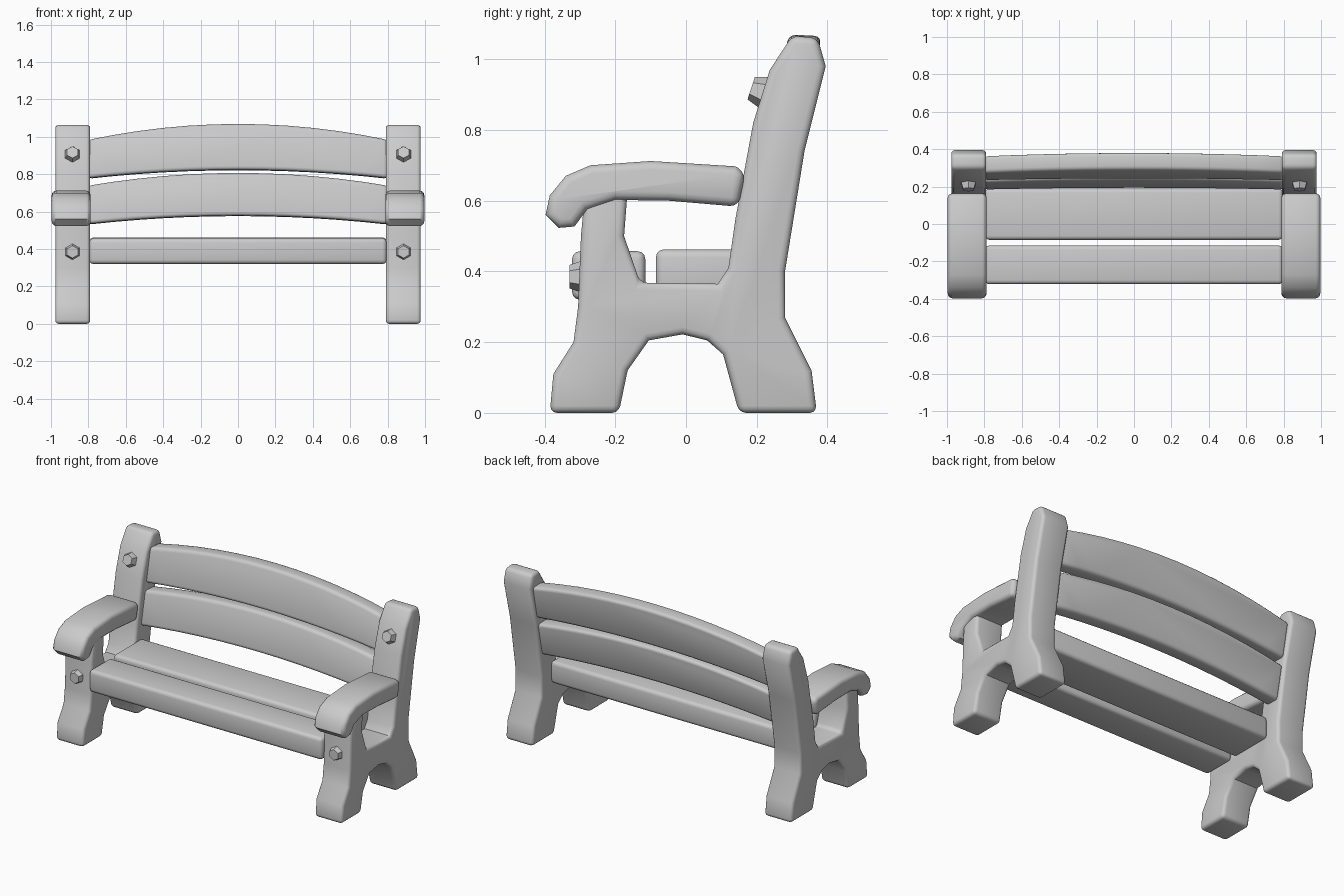
import bpy, bmesh, math
from mathutils import Vector, Matrix

if "Cube" in bpy.data.objects:
    bpy.data.objects.remove(bpy.data.objects["Cube"])


def finish(name, bm, mirror, angle=40):
    bmesh.ops.recalc_face_normals(bm, faces=bm.faces)
    mesh = bpy.data.meshes.new(name)
    bm.to_mesh(mesh)
    bm.free()
    ob = bpy.data.objects.new(name, mesh)
    bpy.context.collection.objects.link(ob)
    if mirror:
        ob.modifiers.new("Mirror", 'MIRROR')
    bpy.ops.object.select_all(action='DESELECT')
    bpy.context.view_layer.objects.active = ob
    ob.select_set(True)
    bpy.ops.object.shade_smooth_by_angle(angle=math.radians(angle))
    return ob


def prism(name, points, offset, bevel, mirror=False):
    """Extrude a closed outline along offset and round its sharp edges."""
    bm = bmesh.new()
    face = bm.faces.new([bm.verts.new(p) for p in points])
    ext = bmesh.ops.extrude_face_region(bm, geom=[face])["geom"]
    verts = [g for g in ext if isinstance(g, bmesh.types.BMVert)]
    bmesh.ops.translate(bm, verts=verts, vec=Vector(offset))
    if not face.is_valid or len(bm.faces) < len(points) + 2:
        bm.faces.new([v for v in bm.verts if v not in verts])
    bmesh.ops.recalc_face_normals(bm, faces=bm.faces)
    sharp = [e for e in bm.edges if e.calc_face_angle(0) > math.radians(58)]
    bmesh.ops.bevel(bm, geom=sharp, offset=bevel, segments=3, profile=0.5,
                    affect='EDGES', clamp_overlap=False)
    return finish(name, bm, mirror)


# Side frame: both legs, rail and back post in one outline
frame = [(-0.385, 0), (-0.19, 0), (-0.165, 0.12), (-0.105, 0.205), (-0.01, 0.222),
         (0.06, 0.205), (0.105, 0.165), (0.15, 0), (0.37, 0), (0.355, 0.12),
         (0.28, 0.27), (0.28, 0.40), (0.335, 0.74), (0.395, 0.98), (0.372, 1.06),
         (0.30, 1.066), (0.237, 0.97), (0.19, 0.82), (0.14, 0.55), (0.12, 0.41),
         (0.09, 0.365), (-0.13, 0.368), (-0.175, 0.50), (-0.165, 0.63),
         (-0.285, 0.63), (-0.297, 0.50), (-0.305, 0.30), (-0.318, 0.20), (-0.375, 0.11)]
prism("side_frame", [(0.79, y, z) for y, z in frame], (0.187, 0, 0), 0.02, True)

# Armrest with drooping rounded front
arm = [(-0.397, 0.56), (-0.385, 0.615), (-0.34, 0.67), (-0.27, 0.70), (-0.10, 0.712),
       (0.14, 0.697), (0.168, 0.68), (0.148, 0.583), (-0.05, 0.60), (-0.20, 0.602),
       (-0.28, 0.575), (-0.315, 0.527), (-0.36, 0.523)]
prism("armrest", [(0.788, y, z) for y, z in arm], (0.208, 0, 0), 0.024, True)

# Seat slats
for name, y0, y1, z0, z1 in (("front_seat_slat", -0.322, -0.115, 0.32, 0.457),
                             ("rear_seat_slat", -0.085, 0.19, 0.325, 0.462)):
    pts = [(-0.795, y0, z0), (-0.795, y1, z0), (-0.795, y1, z1), (-0.795, y0, z1)]
    prism(name, pts, (1.59, 0, 0), 0.022)

# Arched, leaning back slats: heights at ends and centre of lower and upper edges
HALF, STEPS = 0.80, 12
for name, b_end, b_mid, t_end, t_mid in (("upper_back_slat", 0.78, 0.825, 0.985, 1.07),
                                         ("lower_back_slat", 0.535, 0.58, 0.74, 0.808)):
    xs = [HALF * (2 * i / STEPS - 1) for i in range(STEPS + 1)]
    low = [(x, b_mid + (b_end - b_mid) * (x / HALF) ** 2) for x in xs]
    top = [(x, t_mid + (t_end - t_mid) * (x / HALF) ** 2) for x in reversed(xs)]
    pts = [(x, 0.235 + 0.205 * (z - 0.8), z) for x, z in low + top]
    prism(name, pts, (0, 0.093, -0.005), 0.02)

# Chunky six-sided bolt heads
for name, y, z, tilt in (("upper_bolt", 0.208, 0.91, 18), ("lower_bolt", -0.305, 0.385, 0)):
    bm = bmesh.new()
    mat = (Matrix.Translation((0.885, y, z))
           @ Matrix.Rotation(math.radians(90 - tilt), 4, 'X'))
    bmesh.ops.create_cone(bm, cap_ends=True, segments=6, radius1=0.05, radius2=0.033,
                          depth=0.05, matrix=mat)
    finish(name, bm, True, 25)
